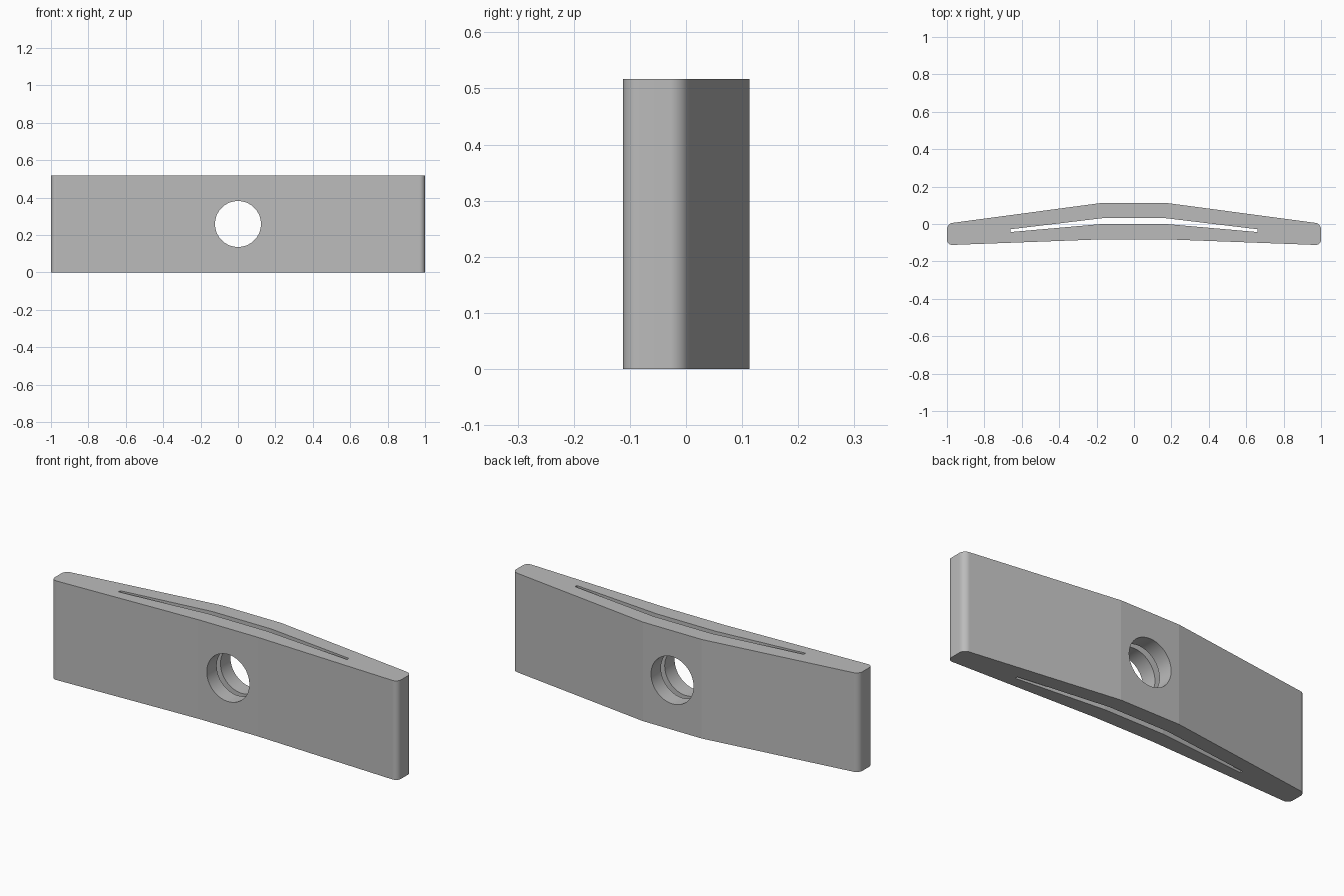
import bpy, bmesh, math
from mathutils import Vector

HEIGHT = 0.517
HOLE_RADIUS = 0.123

if "Cube" in bpy.data.objects:
    bpy.data.objects.remove(bpy.data.objects["Cube"])

grey = bpy.data.materials.new("grey")
grey.use_nodes = True
color = (0.5, 0.5, 0.5, 1)
grey.diffuse_color = color
grey.node_tree.nodes["Principled BSDF"].inputs["Base Color"].default_value = color


def prism(name, half, z0, z1, rounded=0.0):
    """Extrude a plan given by its +x half, mirrored; round its end corners."""
    plan = half + [(-x, y) for x, y in reversed(half)]
    bm = bmesh.new()
    base = bm.faces.new([bm.verts.new((x, y, z0)) for x, y in plan])
    new = bmesh.ops.extrude_face_region(bm, geom=[base])["geom"]
    moved = [v for v in new if isinstance(v, bmesh.types.BMVert)]
    bmesh.ops.translate(bm, verts=moved, vec=Vector((0, 0, z1 - z0)))
    if rounded:
        corners = [e for e in bm.edges
                   if abs(e.verts[0].co.z - e.verts[1].co.z) > 0.1
                   and abs(e.verts[0].co.x) > 0.9]
        bmesh.ops.bevel(bm, geom=corners, offset=rounded, offset_type='OFFSET',
                        segments=16, profile=0.5, affect='EDGES')
    bmesh.ops.recalc_face_normals(bm, faces=bm.faces)
    mesh = bpy.data.meshes.new(name)
    bm.to_mesh(mesh)
    bm.free()
    mesh.materials.append(grey)
    obj = bpy.data.objects.new(name, mesh)
    bpy.context.collection.objects.link(obj)
    return obj


# Bent bar with rounded ends
bar = prism("bent_bar", [(0.17, -0.082), (1, -0.113), (1, 0.002), (0.17, 0.113)],
            0, HEIGHT, rounded=0.03)

# Thin bent slot through the full height
slot = prism("slot_cutter", [(0.17, 0.0), (0.66, -0.043), (0.66, -0.028), (0.17, 0.031)],
             -0.1, HEIGHT + 0.1)

# Round hole from front to back
bpy.ops.mesh.primitive_cylinder_add(vertices=64, radius=HOLE_RADIUS, depth=1,
                                    location=(0, 0, HEIGHT / 2),
                                    rotation=(math.pi / 2, 0, 0))
hole = bpy.context.object
hole.name = "hole_cutter"
hole.data.materials.append(grey)

bpy.ops.object.select_all(action='DESELECT')
bar.select_set(True)
bpy.context.view_layer.objects.active = bar
for cutter in (slot, hole):
    cut = bar.modifiers.new("cut", 'BOOLEAN')
    cut.operation = 'DIFFERENCE'
    cut.solver = 'EXACT'
    cut.object = cutter
    bpy.ops.object.modifier_apply(modifier=cut.name)
for cutter in (slot, hole):
    bpy.data.objects.remove(cutter)

# Smooth hole and corners, flat large faces
bpy.ops.object.shade_smooth_by_angle(angle=math.radians(6.5))
for face in bar.data.polygons:
    if face.area > 0.03:
        face.use_smooth = False
